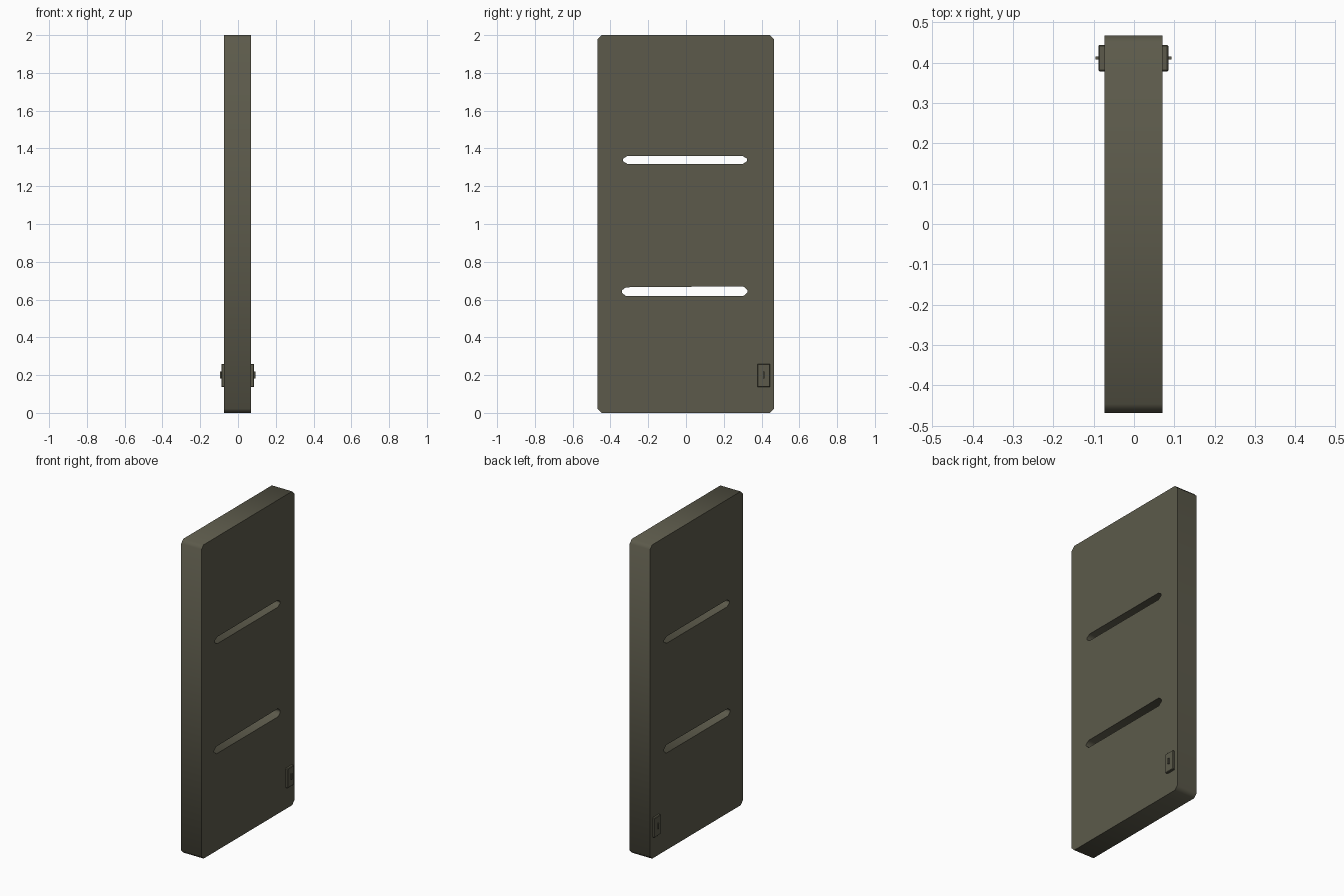
import bpy
from math import pi

if "Cube" in bpy.data.objects:
    bpy.data.objects.remove(bpy.data.objects["Cube"], do_unlink=True)

color = (0.107, 0.102, 0.070, 1)
paint = bpy.data.materials.new("olive_grey")
paint.use_nodes = True
paint.diffuse_color = color
bsdf = next(n for n in paint.node_tree.nodes if n.type == "BSDF_PRINCIPLED")
bsdf.inputs["Base Color"].default_value = color
bsdf.inputs["Roughness"].default_value = 0.8


def chamfered(y0, y1, z0, z1, cy, cz, drop=0):
    """Rectangle outline with cut corners; drop lowers the top at the y0 end."""
    return [(y0 + cy, z0), (y1 - cy, z0), (y1, z0 + cz), (y1, z1 - cz),
            (y1 - cy, z1), (y0 + cy, z1 - drop), (y0, z1 - cz - drop / 2), (y0, z0 + cz)]


def panel(name, outlines, x0, x1):
    """Outlines in the yz plane, filled (inner ones as holes) and extruded along x."""
    curve = bpy.data.curves.new(name, "CURVE")
    curve.dimensions = "2D"
    curve.fill_mode = "BOTH"
    curve.extrude = (x1 - x0) / 2
    for outline in outlines:
        spline = curve.splines.new("POLY")
        spline.points.add(len(outline) - 1)
        for point, (y, z) in zip(spline.points, outline):
            point.co = (y, z, 0, 1)
        spline.use_cyclic_u = True
    obj = bpy.data.objects.new(name, curve)
    obj.location.x = (x0 + x1) / 2
    obj.rotation_euler = (pi / 2, 0, pi / 2)
    bpy.context.collection.objects.link(obj)
    bpy.ops.object.select_all(action="DESELECT")
    obj.select_set(True)
    bpy.context.view_layer.objects.active = obj
    bpy.ops.object.convert(target="MESH")
    obj = bpy.context.object
    obj.data.materials.clear()
    obj.data.materials.append(paint)


def box(name, location, size, bevel=0):
    bpy.ops.mesh.primitive_cube_add(size=1, location=location)
    obj = bpy.context.object
    obj.name = name
    obj.scale = size
    bpy.ops.object.transform_apply(location=False, rotation=False, scale=True)
    obj.data.materials.append(paint)
    if bevel:
        mod = obj.modifiers.new("edge_chamfer", "BEVEL")
        mod.width = bevel
        mod.segments = 1


# Door slab with two through slots
panel("door_slab", [
    chamfered(-0.468, 0.467, 0, 2, 0.022, 0.022),
    chamfered(-0.334, 0.324, 1.317, 1.361, 0.025, 0.016),
    chamfered(-0.340, 0.325, 0.618, 0.670, 0.022, 0.019, 0.005),
], -0.073, 0.070)

# Lock plate and turn piece on each face
for side, face, sign in (("right", -0.073, -1), ("left", 0.070, 1)):
    box(side + "_lock_plate", (face + sign * 0.005, 0.411, 0.198), (0.020, 0.066, 0.124), 0.003)
    box(side + "_lock_turn", (face + sign * 0.012, 0.411, 0.200), (0.022, 0.008, 0.036))
